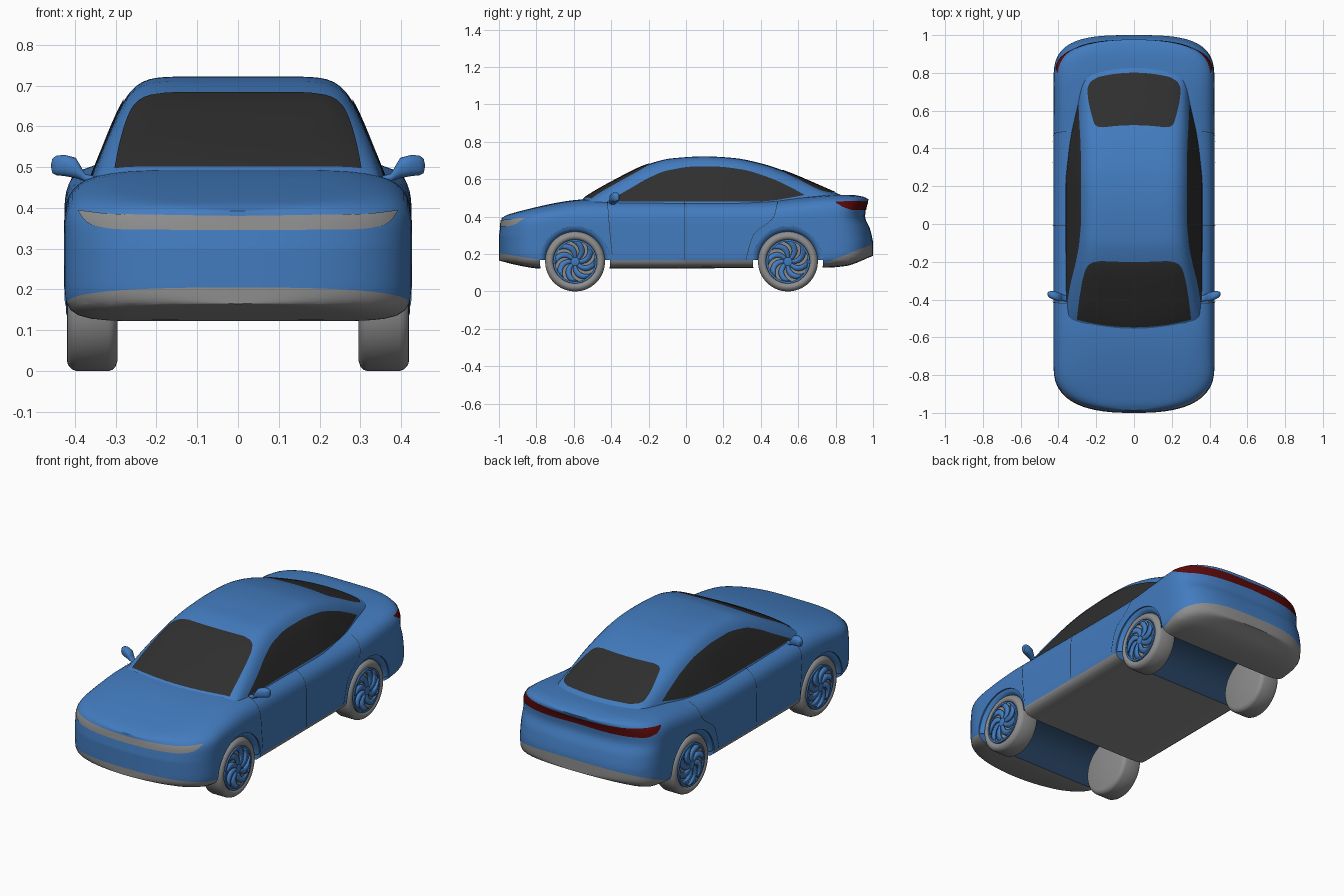
import bpy, bmesh, math
from mathutils import Vector
from mathutils.bvhtree import BVHTree

if "Cube" in bpy.data.objects:
    bpy.data.objects.remove(bpy.data.objects["Cube"])


def material(name, rgb):
    m = bpy.data.materials.new(name)
    m.diffuse_color = (*rgb, 1)
    m.use_nodes = True
    m.node_tree.nodes["Principled BSDF"].inputs["Base Color"].default_value = m.diffuse_color
    return m


BLUE = material("blue paint", (0.055, 0.20, 0.52))
GREY = material("grey trim", (0.27, 0.27, 0.27))
GLASS = material("dark glass", (0.028, 0.028, 0.028))
RED = material("dark red lamp", (0.10, 0.003, 0.003))
NAVY = material("dark navy lining", (0.02, 0.055, 0.12))


def curve(*keys):
    """Smooth monotone interpolation through (t, value) keys."""
    n = len(keys)
    d = [(keys[i+1][1]-keys[i][1])/(keys[i+1][0]-keys[i][0]) for i in range(n-1)]
    m = [d[0]] + [2*a*b/(a+b) if a*b > 0 else 0 for a, b in zip(d, d[1:])] + [d[-1]]

    def f(t):
        t = min(max(t, keys[0][0]), keys[-1][0])
        i = max(k for k in range(n-1) if keys[k][0] <= t)
        h = keys[i+1][0]-keys[i][0]
        s = (t-keys[i][0])/h
        return (keys[i][1]*(1+2*s)*(1-s)**2 + h*m[i]*s*(1-s)**2
                + keys[i+1][1]*s*s*(3-2*s) + h*m[i+1]*s*s*(s-1))
    return f


def smooth(ob, angle=35):
    bpy.ops.object.select_all(action='DESELECT')
    ob.select_set(True)
    bpy.context.view_layer.objects.active = ob
    bpy.ops.object.shade_smooth_by_angle(angle=math.radians(angle))


def finish(name, bm, mats, mirror=False, angle=35):
    me = bpy.data.meshes.new(name)
    bm.to_mesh(me)
    bm.free()
    for m in mats:
        me.materials.append(m)
    ob = bpy.data.objects.new(name, me)
    bpy.context.collection.objects.link(ob)
    smooth(ob, angle)
    if mirror:
        ob.modifiers.new("Mirror", 'MIRROR').use_mirror_merge = False
    return ob


def grid(rows, wrap=False, out=None, bm=None):
    """Skin rows of points; out(centre) gives the outward direction."""
    bm = bm or bmesh.new()
    vs = [[bm.verts.new(p) for p in r] for r in rows]
    n = len(rows[0])
    for a, b in zip(vs, vs[1:]):
        for i in range(n if wrap else n-1):
            bm.faces.new((a[i], a[(i+1) % n], b[(i+1) % n], b[i]))
    bmesh.ops.remove_doubles(bm, verts=bm.verts, dist=1e-5)
    bmesh.ops.recalc_face_normals(bm, faces=bm.faces)
    if out:
        for f in bm.faces:
            if f.normal.dot(out(f.calc_center_median())) < 0:
                f.normal_flip()
    return bm


def polar(a, n):
    c, s = math.cos(a), math.sin(a)
    r = (abs(c)**n+abs(s)**n)**(-1/n)
    return c*r, s*r


def steps(a, b, n):
    return [a+(b-a)*i/n for i in range(n+1)]


# Lower body: superellipse sections lofted along y
body_top = curve((-1, .392), (-.97, .409), (-.9, .429), (-.8, .452), (-.6, .488), (-.5, .495),
                 (.3, .491), (.45, .493), (.65, .508), (.8, .517), (.9, .516), (.97, .506), (1, .492))
body_low = curve((-1, .165), (-.9, .14), (-.78, .122), (.75, .127), (.85, .135), (1, .19))
tail_tuck = curve((.12, 0), (.25, 0), (.33, .015), (.4, .042), (.46, .035), (.5, .022), (.53, .022))
roundness = curve((-.6, 5), (.4, 5), (.75, 6.2))
squareness = curve((-.8, 8), (-.6, 11), (.6, 11), (.8, 8))


def body_width(y):
    n = 2.6 if y < 0 else 3.2
    e = min(1, max(0, (abs(y)-.75)/.25))
    return .426*max(0, 1-e**n)**(1/n)


def body_section(y):
    pts, w, mid = [], body_width(y), .30
    up, dn = body_top(y)-mid, mid-body_low(y)
    k = min(1, max(0, (y-.72)/.28))
    for i in range(96):
        a = math.tau*i/96
        x, z = polar(a, roundness(y) if i < 48 else squareness(y))
        z = mid + z*(up if z > 0 else dn)
        nose = max(0, z-.3)*.15*min(1, max(0, (-y-.75)/.25))
        pts.append((w*x, y - tail_tuck(z)*k*k*(3-2*k) + nose, z))
    return pts


ends = [.25*(s/16)**3 for s in range(17)]
ys = [-1+e for e in ends] + [-.7+.05*i for i in range(29)] + [1-e for e in reversed(ends)]
body = grid([body_section(y) for y in ys], wrap=True)
if body.calc_volume(signed=True) < 0:
    bmesh.ops.reverse_faces(body, faces=body.faces)

# Cabin: roof profile with sides leaning inwards
roof = curve((-.62, .44), (-.54, .503), (-.4, .585), (-.2, .681), (-.08, .711), (.1, .722), (.25, .714),
             (.4, .685), (.55, .635), (.7, .572), (.8, .528), (.9, .485))
cabin_width = curve((-.62, .355), (-.3, .37), (.2, .37), (.5, .346), (.7, .315), (.9, .285))


def bow(x, y):
    return y*(1-.1*(x/.35)**2)


def cabin_section(y):
    pts = []
    for i in range(73):
        x, z = polar(math.pi*i/72, 9)
        z = .4 + (roof(y)-.4)*z
        x *= cabin_width(y)-.40*(z-.45)
        pts.append((x, bow(x, y), z))
    return pts


cabin = grid([cabin_section(y) for y in steps(-.62, .9, 60)], out=lambda c: Vector((c.x, 0, c.z-.4)))
trees = [BVHTree.FromBMesh(body), BVHTree.FromBMesh(cabin)]


def project(start, ray, off=.003):
    """Drop a point onto the outside of the car."""
    start, ray = Vector(start), Vector(ray).normalized()
    hits = [h for h in (t.ray_cast(start, ray) for t in trees) if h[0]]
    if not hits:
        return None
    p, n, _, _ = min(hits, key=lambda h: h[3])
    return p + (n if n.dot(ray) < 0 else -n)*off


def decal(name, rays, mat, out, mirror=False):
    rows = [[project(*r) for r in row] for row in rays]
    return finish(name, grid([r for r in rows if all(r)], out=out), [mat], mirror)


# Side windows
win_top = curve((-.42, .481), (-.3, .548), (-.2, .605), (-.1, .645), (.05, .666), (.15, .666),
                (.3, .65), (.45, .605), (.55, .56), (.63, .517))
win_low = curve((-.42, .479), (.38, .480), (.46, .485), (.55, .499), (.63, .514))
decal("side_windows", [[((1, y, z), (-1, 0, 0)) for z in steps(win_low(y), win_top(y), 10)]
                       for y in steps(-.42, .63, 60)], GLASS, lambda c: Vector((1, 0, 0)), True)

# Windscreen and rear window
screens = {
    "windscreen": (-.545, -.2, curve((-.545, .302), (-.4, .285), (-.28, .263), (-.23, .242),
                                     (-.21, .215), (-.2, .175))),
    "rear_window": (.522, .80, curve((.522, .16), (.532, .195), (.56, .213), (.75, .245),
                                     (.785, .23), (.80, .19)))}
for name, (y0, y1, hw) in screens.items():
    decal(name, [[((x, bow(x, y), 2), (0, 0, -1)) for x in steps(-hw(y), hw(y), 24)]
                 for y in steps(y0, y1, 36)], GLASS, lambda c: Vector((0, 0, 1)))

# Full-width front light bar
lamp_top = curve((0, .380), (.3, .384), (.39, .393))
lamp_low = curve((0, .345), (.28, .347), (.34, .353), (.37, .365), (.39, .391))
decal("front_light_bar", [[((x, -2, z), (0, 1, 0)) for z in steps(lamp_low(abs(x)), lamp_top(abs(x)), 5)]
                          for x in steps(-.39, .39, 70)], GREY, lambda c: Vector((0, -1, 0)))

# Wrap-round tail light bar
tail_top = curve((0, .478), (60, .482), (76, .478))
tail_low = curve((0, .442), (45, .436), (62, .434), (70, .447), (76, .472))


def tail_ray(t, z):
    d = Vector((math.sin(math.radians(t)), math.cos(math.radians(t)), 0))
    return Vector((0, .7, z)) + d*2, -d


decal("tail_light_bar", [[tail_ray(t, z) for z in steps(tail_low(abs(t)), tail_top(abs(t)), 5)]
                         for t in steps(-76, 76, 80)], RED, lambda c: Vector((c.x, c.y-.7, 0)))

# Door seams
seams = [("front_door_seam", curve((.2, -.395), (.35, -.41), (.475, -.42)), .2, .475),
         ("middle_door_seam", curve((.165, -.01), (.48, -.01), (.66, .06)), .17, .655),
         ("rear_door_seam", curve((.17, .32), (.3, .36), (.40, .47), (.475, .49)), .17, .475)]
for name, f, z0, z1 in seams:
    decal(name, [[((1, f(z)+d, z), (-1, 0, 0), .0045) for d in (-.0015, .0015)]
                 for z in steps(z0, z1, 30)], GLASS, lambda c: Vector((1, 0, 0)), True)

# Grey lower trim: cut the body along three lines and colour below them
lines = [(-1, .205, -.17), (0, .165, 0), (.74, .15, .40)]
for y, z, s in lines:
    bmesh.ops.bisect_plane(body, geom=body.verts[:]+body.edges[:]+body.faces[:], dist=1e-5,
                           plane_co=(0, y, z), plane_no=(0, -s, 1))
for f in body.faces:
    c = f.calc_center_median()
    y, z, s = lines[0 if c.y < -.59 else 2 if c.y > .545 else 1]
    f.material_index = int(c.z < z + s*(c.y-y))
body_ob = finish("body", body, [BLUE, GREY, NAVY])
finish("cabin", cabin, [BLUE])


def lathe(profile, y, a0=0, a1=math.tau):
    return [[(x, y+r*math.cos(a), .16+r*math.sin(a)) for a in steps(a0, a1, 64)] for x, r in profile]


# Wheel arches, dark between the wheels; try solvers until one keeps the body
WHEELS = {"front": -.593, "rear": .545}
for y in WHEELS.values():
    bm = grid(lathe([(-.6, 0), (-.6, .188), (-.37, .188), (.37, .188), (.6, .188), (.6, 0)], y))
    for f in bm.faces:
        f.material_index = 2 if abs(f.calc_center_median().x) < .3 else 0
    cutter = finish("arch_cutter", bm, [BLUE, GREY, NAVY])
    cutter.hide_render = True
    mod = body_ob.modifiers.new("Arch", 'BOOLEAN')
    mod.operation, mod.object = 'DIFFERENCE', cutter
    for solver in ('EXACT', 'MANIFOLD', 'FLOAT'):
        mod.solver = solver
        bpy.context.view_layer.update()
        result = body_ob.evaluated_get(bpy.context.evaluated_depsgraph_get()).data
        if len(result.polygons) > 3000 and max(v.co.z for v in result.vertices) > .5:
            break
    bpy.context.view_layer.objects.active = body_ob
    bpy.ops.object.modifier_apply(modifier=mod.name)
    bpy.data.objects.remove(cutter)
smooth(body_ob)

# Wheels
tyre = [(.385, .114), (.405, .116), (.413, .121), (.4175, .128), (.419, .135), (.4175, .143), (.413, .15),
        (.406, .156), (.396, .16), (.318, .16), (.308, .157), (.3, .149), (.296, .137), (.296, 0)]
rim = [(.400, .118), (.418, .117), (.418, .107)]
back = [(.406, .115), (.406, 0)]
hub = [(.40, .027), (.419, .025), (.422, .016), (.422, 0)]
liner = [(.385, .155), (.408, .166), (.416, .178), (.419, .190)]
for end, y in WHEELS.items():
    side = lambda c, y=y: Vector((1, .3*(c.y-y), .3*(c.z-.16)))
    finish(end + "_tyres", grid(lathe(tyre, y)), [GREY], True, 50)
    finish(end + "_wheel_backs", grid(lathe(back, y), out=side), [GREY], True)
    finish(end + "_rims", grid(lathe(rim, y), out=side), [BLUE], True)
    finish(end + "_hubs", grid(lathe(hub, y), out=side), [BLUE], True)
    finish(end + "_arch_liners", grid(lathe(liner, y, .05, math.pi-.05), out=lambda c: Vector((1, 0, 0))),
           [BLUE], True)
    bm = bmesh.new()
    for k in range(8):
        rows = []
        for t in steps(0, 1, 8):
            r, a = .018+.094*t, math.tau*k/8+.8*t*t
            rows.append([(.420-.003*t, y+r*math.cos(a+d/r), .16+r*math.sin(a+d/r))
                         for d in (-.008-.018*t, .008+.018*t)])
        grid(rows, bm=bm)
    for f in bm.faces:
        if f.normal.x < 0:
            f.normal_flip()
    ob = finish(end + "_spokes", bm, [BLUE], True)
    ob.modifiers.new("Thickness", 'SOLIDIFY').thickness = .012

# Door mirrors: rounded housing on a short arm
mirror_path = [(.352, .468, .016, .010), (.375, .474, .016, .010), (.386, .486, .020, .017),
               (.398, .498, .024, .025), (.425, .504, .023, .026), (.445, .504, .018, .024),
               (.455, .503, .012, .018), (.459, .503, 0, 0)]
rows = []
for x, z, ry, rz in mirror_path:
    ring = [polar(math.tau*i/24, 2.6) for i in range(24)]
    rows.append([(x, -.385+(x-.4)*.25+c*ry, z+s*rz) for c, s in ring])
finish("door_mirrors", grid(rows, wrap=True), [BLUE], True, 50)
